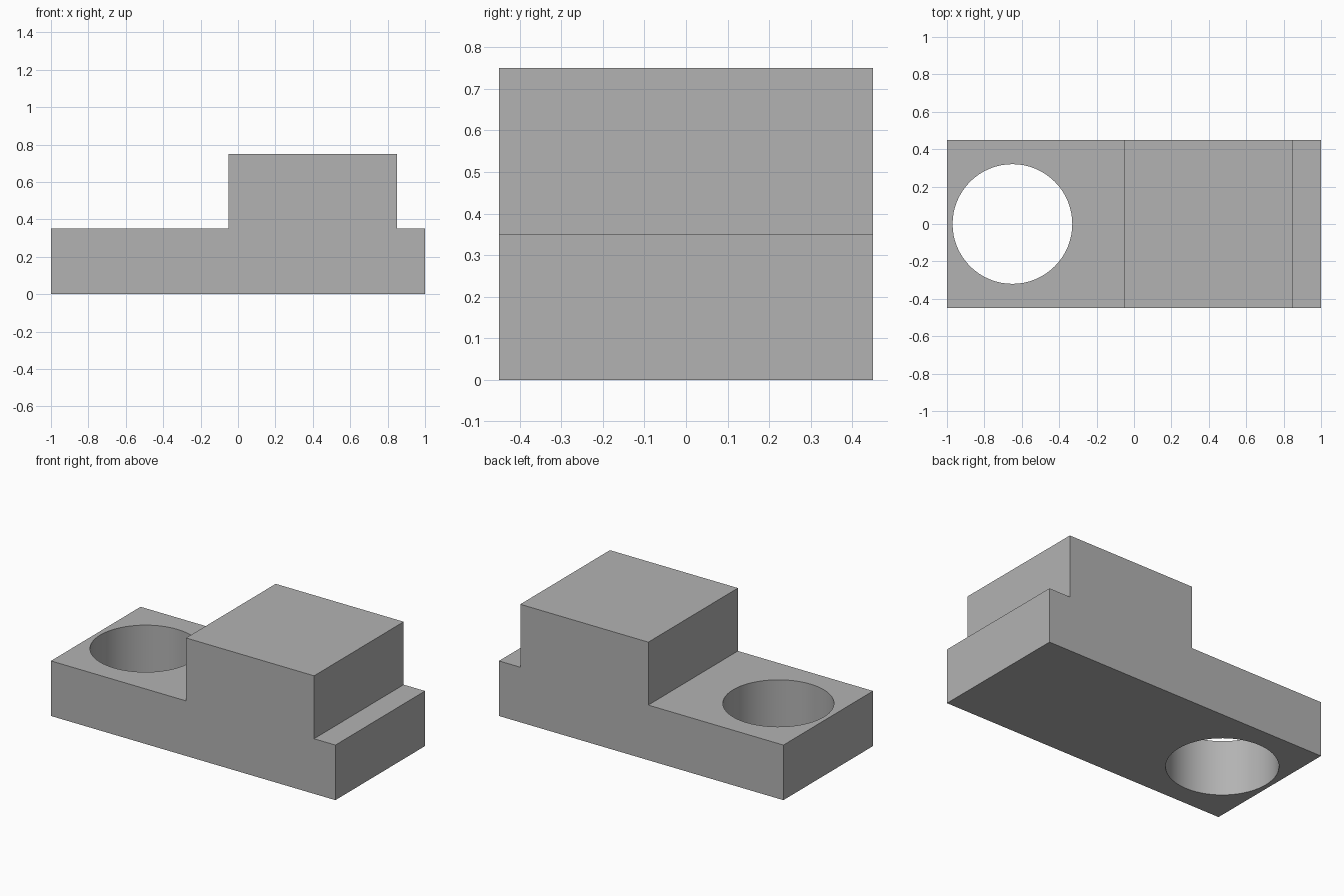
import bpy
import bmesh

cube = bpy.data.objects.get("Cube")
if cube:
    bpy.data.objects.remove(cube, do_unlink=True)

HALF_DEPTH = 0.45
HOLE_X, HOLE_RADIUS = -0.65, 0.32

grey = bpy.data.materials.new("plain grey")
grey.use_nodes = True
colour = (0.45, 0.45, 0.45, 1)
grey.diffuse_color = colour
grey.node_tree.nodes["Principled BSDF"].inputs["Base Color"].default_value = colour

# Stepped block: side profile extruded through the depth
profile = [(-1, 0), (1, 0), (1, 0.35), (0.85, 0.35),
           (0.85, 0.75), (-0.05, 0.75), (-0.05, 0.35), (-1, 0.35)]
bm = bmesh.new()
face = bm.faces.new([bm.verts.new((x, -HALF_DEPTH, z)) for x, z in profile])
extruded = bmesh.ops.extrude_face_region(bm, geom=[face])["geom"]
bmesh.ops.translate(bm, vec=(0, 2 * HALF_DEPTH, 0),
                    verts=[v for v in extruded if isinstance(v, bmesh.types.BMVert)])
bmesh.ops.recalc_face_normals(bm, faces=bm.faces)
mesh = bpy.data.meshes.new("stepped_block")
bm.to_mesh(mesh)
bm.free()
mesh.materials.append(grey)
block = bpy.data.objects.new("stepped_block", mesh)
bpy.context.collection.objects.link(block)

# Round through hole in the low end
bpy.ops.mesh.primitive_cylinder_add(vertices=64, radius=HOLE_RADIUS, depth=1,
                                    location=(HOLE_X, 0, 0.2))
cutter = bpy.context.object
cutter.name = "hole_cutter"
cutter.data.materials.append(grey)
cut = block.modifiers.new("round hole", 'BOOLEAN')
cut.operation = 'DIFFERENCE'
cut.solver = 'EXACT'
cut.object = cutter

bpy.ops.object.select_all(action='DESELECT')
block.select_set(True)
bpy.context.view_layer.objects.active = block
bpy.ops.object.modifier_apply(modifier=cut.name)
bpy.data.objects.remove(cutter, do_unlink=True)
bpy.ops.object.shade_smooth_by_angle()
